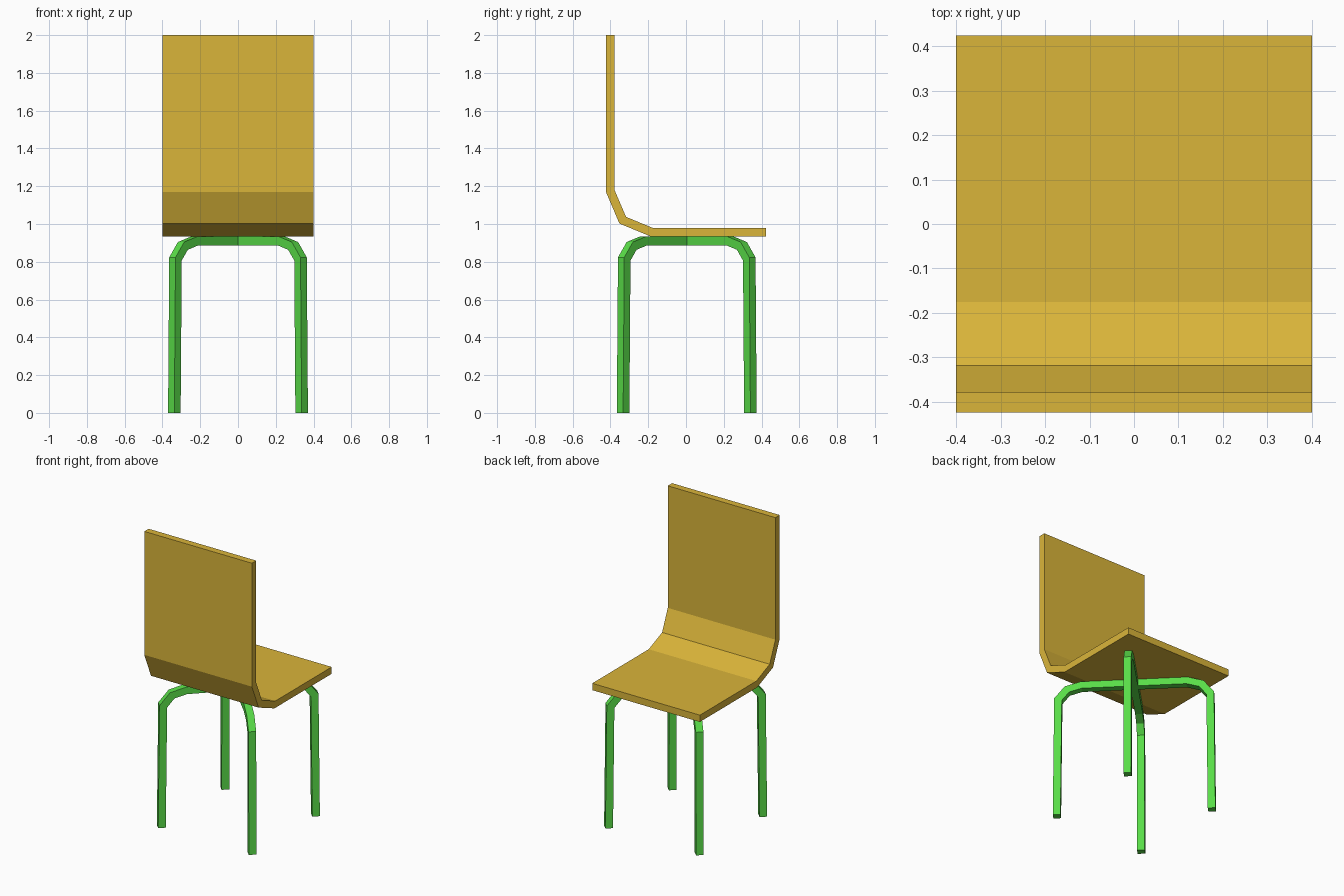
import bpy
import bmesh
import math
from mathutils import Vector

cube = bpy.data.objects.get("Cube")
if cube:
    bpy.data.objects.remove(cube, do_unlink=True)


def material(name, color):
    mat = bpy.data.materials.new(name)
    mat.use_nodes = True
    mat.diffuse_color = color
    mat.node_tree.nodes["Principled BSDF"].inputs["Base Color"].default_value = color
    return mat


def offset_path(path, distance):
    """Shift a polyline sideways with mitred corners."""
    points = [Vector(p) for p in path]
    normals = []
    for a, b in zip(points, points[1:]):
        d = (b - a).normalized()
        normals.append(Vector((-d.y, d.x)))
    result = []
    for i, p in enumerate(points):
        before = normals[max(i - 1, 0)]
        after = normals[min(i, len(normals) - 1)]
        miter = (before + after).normalized()
        result.append(p + miter * distance / miter.dot(after))
    return result


def bent_bar(name, path, thickness, width, mat, turn, floor=False):
    """Rectangular bar bent along a path of (run, height) points."""
    bm = bmesh.new()
    sides = [offset_path(path, thickness / 2), offset_path(path, -thickness / 2)]
    rings = []
    for left, right in zip(*sides):
        corners = [(left, -1), (left, 1), (right, 1), (right, -1)]
        rings.append([bm.verts.new((p.x, s * width / 2, p.y)) for p, s in corners])
    if floor:
        for v in rings[0] + rings[-1]:
            v.co.z = 0
    for a, b in zip(rings, rings[1:]):
        for i in range(4):
            j = (i + 1) % 4
            bm.faces.new((a[i], a[j], b[j], b[i]))
    bm.faces.new(rings[0])
    bm.faces.new(rings[-1])
    bmesh.ops.recalc_face_normals(bm, faces=bm.faces)
    mesh = bpy.data.meshes.new(name)
    bm.to_mesh(mesh)
    bm.free()
    mesh.materials.append(mat)
    obj = bpy.data.objects.new(name, mesh)
    obj.rotation_euler.z = turn
    bpy.context.collection.objects.link(obj)
    return obj


gold = material("golden_yellow", (0.70, 0.46, 0.042, 1))
green = material("bright_green", (0.10, 0.72, 0.065, 1))

# Seat and backrest: one bent sheet
shell = [(0.424, 0.956), (-0.18, 0.956), (-0.335, 1.02), (-0.401, 1.175), (-0.401, 2.0)]
bent_bar("seat_and_backrest", shell, 0.046, 0.8, gold, math.pi / 2)

# Legs: two crossed arches of square tube
half = [(0.337, 0), (0.331, 0.815), (0.292, 0.884), (0.23, 0.91)]
half = [(x * math.sqrt(2), z) for x, z in half]
arch = half + [(-x, z) for x, z in reversed(half)]
for name, turn in (("leg_arch_a", math.pi / 4), ("leg_arch_b", -math.pi / 4)):
    leg = bent_bar(name, arch, 0.047, 0.047, green, turn, floor=True)
    leg.location.y = 0.004
